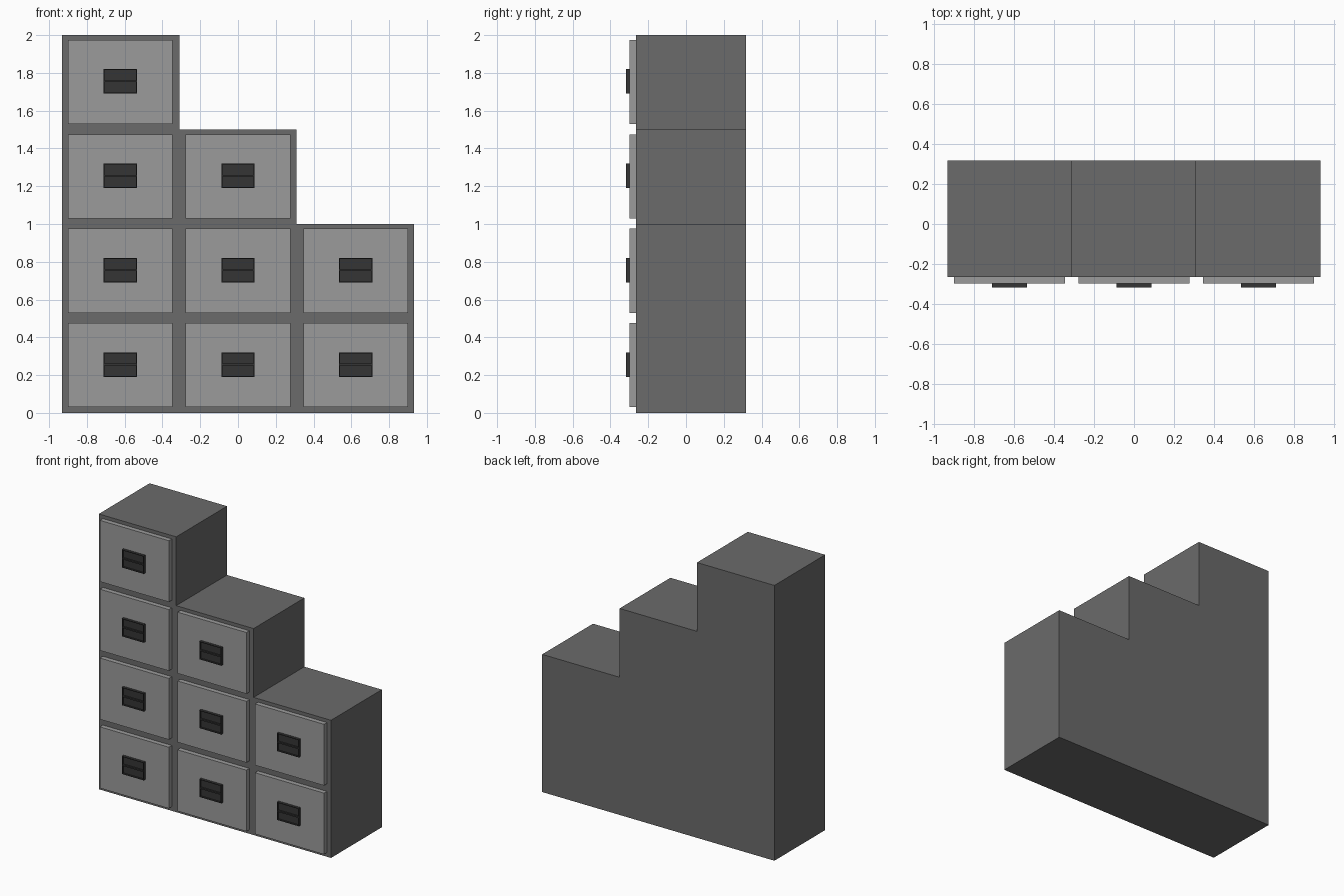
import bpy, bmesh

if "Cube" in bpy.data.objects:
    bpy.data.objects.remove(bpy.data.objects["Cube"])


def material(name, v):
    m = bpy.data.materials.new(name)
    m.diffuse_color = (v, v, v, 1)
    m.use_nodes = True
    m.node_tree.nodes["Principled BSDF"].inputs["Base Color"].default_value = m.diffuse_color
    return m


BODY = material("dark_grey", 0.145)
FRONT = material("light_grey", 0.33)
HANDLE = material("charcoal", 0.035)

HALF, STEP = 0.933, 0.311           # cabinet half width, inner column edge
FACE_Y, BACK_Y = -0.265, 0.318      # carcass front and back
DRAWER_Y, HANDLE_Y = -0.299, -0.318


def finish(bm, name, mat):
    bmesh.ops.recalc_face_normals(bm, faces=bm.faces)
    me = bpy.data.meshes.new(name)
    bm.to_mesh(me)
    bm.free()
    me.materials.append(mat)
    ob = bpy.data.objects.new(name, me)
    bpy.context.collection.objects.link(ob)
    return ob


def add_box(bm, x0, x1, y0, y1, z0, z1):
    vs = bmesh.ops.create_cube(bm, size=1)["verts"]
    for v in vs:
        v.co = (x1 if v.co.x > 0 else x0,
                y1 if v.co.y > 0 else y0,
                z1 if v.co.z > 0 else z0)


# Stepped carcass: extruded front profile
profile = [(-HALF, 0), (HALF, 0), (HALF, 1), (STEP, 1), (STEP, 1.5),
           (-STEP, 1.5), (-STEP, 2), (-HALF, 2)]
bm = bmesh.new()
face = bm.faces.new([bm.verts.new((x, FACE_Y, z)) for x, z in profile])
ext = bmesh.ops.extrude_face_region(bm, geom=[face])["geom"]
for v in ext:
    if isinstance(v, bmesh.types.BMVert):
        v.co.y = BACK_Y
finish(bm, "stepped_carcass", BODY)

# Drawers: raised front plate plus a framed pull with two recesses
for col, rows in enumerate((4, 3, 2)):
    cx = (col - 1) * 0.6235
    for row in range(rows):
        cz = row * 0.5 + 0.2525
        tag = f"{col + 1}_{row + 1}"
        bm = bmesh.new()
        add_box(bm, cx - 0.277, cx + 0.277, DRAWER_Y, FACE_Y,
                cz - 0.2225, cz + 0.2225)
        finish(bm, "drawer_front_" + tag, FRONT)

        # Pull: two stacked boxes whose front faces are inset and pushed in
        bm = bmesh.new()
        hz = cz + 0.003
        add_box(bm, cx - 0.088, cx + 0.088, HANDLE_Y, DRAWER_Y,
                hz - 0.065, hz + 0.065)
        bmesh.ops.bisect_plane(bm, geom=bm.verts[:] + bm.edges[:] + bm.faces[:],
                               plane_co=(0, 0, hz), plane_no=(0, 0, 1))
        bmesh.ops.recalc_face_normals(bm, faces=bm.faces)
        fronts = [f for f in bm.faces if f.normal.y < -0.9]
        bmesh.ops.inset_individual(bm, faces=fronts, thickness=0.007)
        pushed = bmesh.ops.extrude_discrete_faces(bm, faces=fronts)["faces"]
        for f in pushed:
            for v in f.verts:
                v.co.y += 0.012
        finish(bm, "drawer_pull_" + tag, HANDLE)
